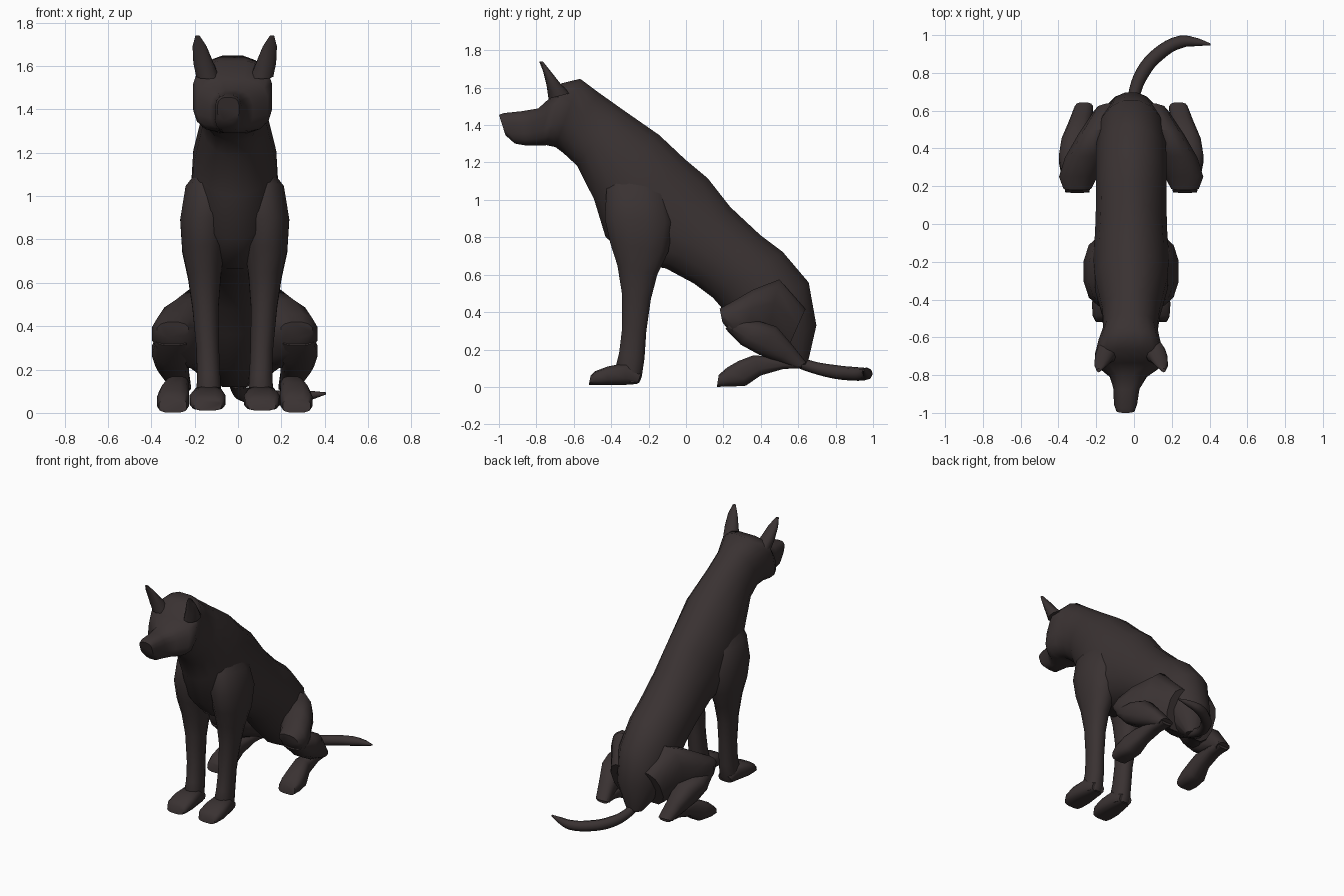
import bpy, bmesh, math
from mathutils import Vector

CX = -0.015  # body midline

coat = bpy.data.materials.new("dark brown coat")
coat.diffuse_color = (0.042, 0.032, 0.032, 1)


def finish(me, angle=50):
    me.materials.append(coat)
    for p in me.polygons:
        p.use_smooth = True
    me.set_sharp_from_angle(angle=math.radians(angle))


def loft(name, rings, n=16, power=1.0, side=1, angle=50):
    """Skin rings: (x, half width, (y, z) of one edge, (y, z) of other edge[, power])."""
    bm = bmesh.new()
    loops = []
    for r in rings:
        x, w, t, b = r[:4]
        p = r[4] if len(r) > 4 else power
        top, bot = Vector((0, *t)), Vector((0, *b))
        mid, half = (top + bot) / 2, (top - bot) / 2
        loop = []
        for i in range(n):
            a = 2 * math.pi * (i + 0.5) / n
            c, s = math.cos(a), math.sin(a)
            c = math.copysign(abs(c) ** p, c)
            s = math.copysign(abs(s) ** p, s)
            co = mid + half * s
            co.x = CX + side * (x + w * c)
            loop.append(bm.verts.new(co))
        loops.append(loop)
    for a, b in zip(loops, loops[1:]):
        for i in range(n):
            j = (i + 1) % n
            bm.faces.new((a[i], a[j], b[j], b[i]))
    bm.faces.new(loops[0])
    bm.faces.new(loops[-1])
    bmesh.ops.recalc_face_normals(bm, faces=bm.faces)
    me = bpy.data.meshes.new(name)
    bm.to_mesh(me)
    bm.free()
    finish(me, angle)
    ob = bpy.data.objects.new(name, me)
    bpy.context.collection.objects.link(ob)
    return ob


# Torso, neck and head: back edge, then belly / throat edge
loft("body_and_head", [
    (0, .06, (.65, .12), (.56, .12)),
    (0, .15, (.70, .33), (.40, .20)),
    (0, .185, (.66, .56), (.24, .36)),
    (0, .19, (.52, .725), (.14, .475)),
    (0, .19, (.40, .815), (.04, .55)),
    (0, .19, (.24, .965), (-.11, .63)),
    (0, .195, (.12, 1.12), (-.29, .66)),
    (0, .205, (0, 1.22), (-.435, .80)),
    (0, .195, (-.14, 1.35), (-.495, 1.0)),
    (0, .155, (-.35, 1.495), (-.585, 1.18)),
    (-.005, .145, (-.47, 1.58), (-.66, 1.25), .9),
    (-.01, .165, (-.565, 1.65), (-.70, 1.28), .75),
    (-.01, .185, (-.665, 1.625), (-.745, 1.29), .65),
    (-.01, .165, (-.735, 1.54), (-.775, 1.29), .7),
    (-.015, .10, (-.79, 1.49), (-.82, 1.29), .75),
    (-.025, .07, (-.88, 1.475), (-.86, 1.29), .7),
    (-.03, .062, (-.975, 1.465), (-.915, 1.30), .65),
    (-.03, .05, (-1.0, 1.455), (-.965, 1.345), .65),
])

for side, tag in ((-1, "left"), (1, "right")):
    # Front leg, shoulder to ankle
    loft("front_leg_" + tag, [
        (.08, .05, (-.37, 1.18), (-.15, 1.16)),
        (.12, .11, (-.43, 1.06), (-.09, 1.02)),
        (.14, .115, (-.44, .90), (-.06, .88)),
        (.145, .10, (-.41, .77), (-.09, .72)),
        (.14, .078, (-.37, .65), (-.15, .60)),
        (.135, .062, (-.345, .5), (-.185, .47)),
        (.125, .054, (-.345, .3), (-.21, .3)),
        (.12, .055, (-.36, .18), (-.22, .15)),
        (.12, .06, (-.38, .1), (-.235, .05)),
        (.12, .055, (-.36, .03), (-.25, .02))], 12, .9, side)
    loft("front_paw_" + tag, [
        (.12, .05, (-.24, .07), (-.26, .015)),
        (.122, .068, (-.32, .13), (-.32, .01)),
        (.125, .085, (-.42, .11), (-.42, .01)),
        (.125, .08, (-.485, .085), (-.49, .01)),
        (.125, .065, (-.51, .06), (-.52, .01))], 12, .65, side)
    # Folded hind leg
    loft("thigh_" + tag, [
        (.10, .10, (.64, .42), (.52, .15)),
        (.165, .12, (.50, .58), (.42, .20)),
        (.235, .12, (.36, .525), (.33, .22)),
        (.28, .105, (.25, .46), (.25, .27)),
        (.285, .075, (.18, .42), (.195, .345))], 12, .85, side)
    loft("shin_" + tag, [
        (.29, .075, (.26, .36), (.21, .31)),
        (.295, .09, (.40, .35), (.29, .225)),
        (.29, .08, (.485, .325), (.39, .17)),
        (.27, .06, (.57, .225), (.50, .13)),
        (.25, .05, (.645, .13), (.58, .10))], 12, .75, side)
    loft("hind_foot_" + tag, [
        (.25, .045, (.62, .15), (.62, .10)),
        (.255, .048, (.50, .16), (.52, .095)),
        (.265, .055, (.36, .17), (.40, .06)),
        (.28, .07, (.28, .14), (.32, .005)),
        (.285, .075, (.22, .105), (.23, .0)),
        (.285, .065, (.175, .065), (.165, .0))], 12, .65, side)
    # Pointed ear
    loft("ear_" + tag, [
        (.125, .055, (-.735, 1.54), (-.62, 1.57)),
        (.145, .048, (-.745, 1.61), (-.67, 1.62)),
        (.162, .034, (-.765, 1.69), (-.725, 1.69)),
        (.172, .010, (-.785, 1.74), (-.765, 1.74))], 10, .9, side)
    # Slightly raised eye
    loft("eye_" + tag, [
        (.10, .014, (-.73, 1.48), (-.73, 1.455)),
        (.10, .024, (-.755, 1.483), (-.765, 1.452)),
        (.10, .010, (-.765, 1.475), (-.772, 1.46))], 8, 1, side)

# Tail: tapered curve lying on the ground, sweeping to one side
cu = bpy.data.curves.new("tail", "CURVE")
cu.dimensions = "3D"
cu.bevel_depth = 0.037
cu.bevel_resolution = 2
cu.resolution_u = 4
cu.use_fill_caps = True
path = [(-.01, .58, .14, .8), (0, .68, .105, .85), (.045, .80, .08, 1), (.13, .90, .07, 1),
        (.25, .965, .07, .9), (.33, .963, .08, .6), (.405, .95, .09, .15)]
sp = cu.splines.new("BEZIER")
sp.bezier_points.add(len(path) - 1)
for pt, (x, y, z, r) in zip(sp.bezier_points, path):
    pt.co, pt.radius = (x, y, z), r
    pt.handle_left_type = pt.handle_right_type = "AUTO"
tail = bpy.data.objects.new("tail", cu)
bpy.context.collection.objects.link(tail)
bpy.ops.object.select_all(action="DESELECT")
tail.select_set(True)
bpy.context.view_layer.objects.active = tail
bpy.ops.object.convert(target="MESH")
finish(bpy.context.object.data)
